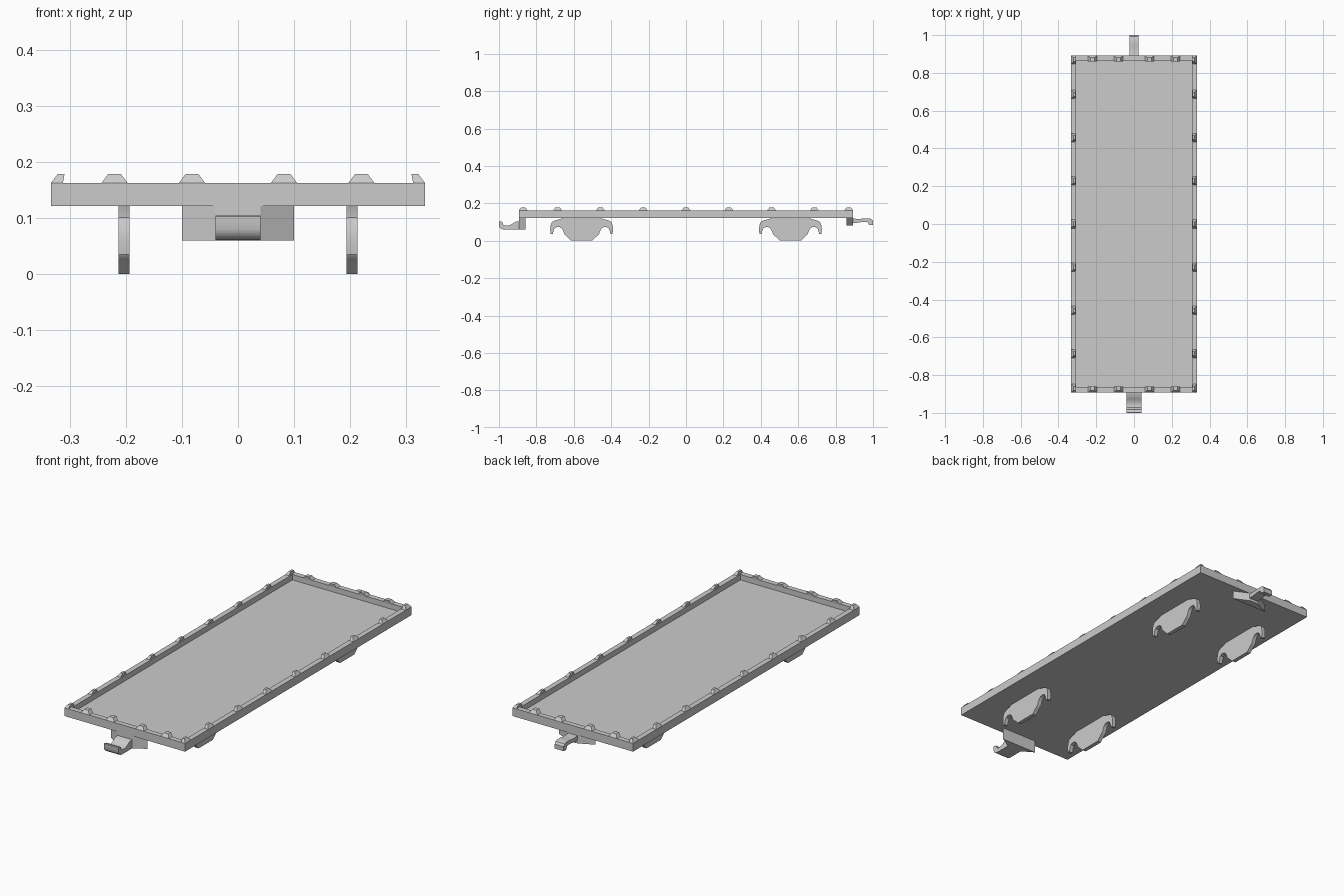
import bpy, bmesh, math
from mathutils import Matrix, Vector

if "Cube" in bpy.data.objects:
    bpy.data.objects.remove(bpy.data.objects["Cube"])

BOTTOM, TOP, FLOOR = 0.122, 0.163, 0.136
HX, HY = 0.333, 0.893


def finish(bm, name):
    bmesh.ops.recalc_face_normals(bm, faces=bm.faces)
    me = bpy.data.meshes.new(name)
    bm.to_mesh(me)
    bm.free()
    ob = bpy.data.objects.new(name, me)
    bpy.context.collection.objects.link(ob)
    return ob


def extrude(name, points, vec):
    """Closed polygon of 3D points swept along vec."""
    bm = bmesh.new()
    face = bm.faces.new([bm.verts.new(p) for p in points])
    new = bmesh.ops.extrude_face_region(bm, geom=[face])["geom"]
    bmesh.ops.translate(bm, vec=Vector(vec),
                        verts=[v for v in new if isinstance(v, bmesh.types.BMVert)])
    return finish(bm, name)


def side_profile(name, yz, x0, x1):
    return extrude(name, [(x0, y, z) for y, z in yz], (x1 - x0, 0, 0))


def smooth(ob):
    bpy.ops.object.select_all(action="DESELECT")
    ob.select_set(True)
    bpy.context.view_layer.objects.active = ob
    bpy.ops.object.shade_smooth_by_angle(angle=math.radians(35))


# Deck: slab with a shallow tray cut into the top
bm = bmesh.new()
bmesh.ops.create_cube(bm, size=1, matrix=Matrix.Translation((0, 0, (BOTTOM + TOP) / 2))
                      @ Matrix.Diagonal((2 * HX, 2 * HY, TOP - BOTTOM, 1)))
top = max(bm.faces, key=lambda f: f.calc_center_median().z)
bmesh.ops.inset_region(bm, faces=[top], thickness=0.037)
new = bmesh.ops.extrude_face_region(bm, geom=[top])["geom"]
bmesh.ops.translate(bm, vec=(0, 0, FLOOR - TOP),
                    verts=[v for v in new if isinstance(v, bmesh.types.BMVert)])
if top.is_valid:
    bmesh.ops.delete(bm, geom=[top], context="FACES_ONLY")
finish(bm, "deck")


# Stake pockets: tapered lugs around the rim, sloping in from the outer edge
def lug(x, y, turn, depth):
    bm = bmesh.new()
    # local x runs along the edge, local -y points outward
    low = [(-0.023, 0, 0), (0.023, 0, 0), (0.023, depth - 0.003, 0), (-0.023, depth - 0.003, 0)]
    high = [(-0.011, 0.012, 0.016), (0.011, 0.012, 0.016),
            (0.011, depth, 0.016), (-0.011, depth, 0.016)]
    a = [bm.verts.new(p) for p in low]
    b = [bm.verts.new(p) for p in high]
    bm.faces.new(a)
    bm.faces.new(b)
    for i in range(4):
        j = (i + 1) % 4
        bm.faces.new((a[i], a[j], b[j], b[i]))
    bm.transform(Matrix.Translation((x, y, TOP)) @ Matrix.Rotation(turn, 4, "Z"))
    finish(bm, "stake_pocket")


for s in (-1, 1):
    for y in [i * 0.2287 for i in range(-3, 4)] + [-0.87, 0.87]:
        lug(s * HX, y, s * math.pi / 2, 0.024)
    for x in (-0.22, -0.082, 0.082, 0.22):
        lug(x, s * HY, 0 if s < 0 else math.pi, 0.034)

# Bogie side frames: symmetric profile with two wheel arches
half = [(0.100, 0.122), (0.118, 0.115), (0.140, 0.110), (0.158, 0.101), (0.165, 0.085),
        (0.168, 0.060), (0.165, 0.035), (0.154, 0.035), (0.150, 0.055), (0.143, 0.068),
        (0.130, 0.074), (0.115, 0.072), (0.104, 0.063), (0.098, 0.050), (0.093, 0.035),
        (0.085, 0.028), (0.056, 0.0)]
outline = half + [(-y, z) for y, z in reversed(half)]
for cy in (-0.558, 0.558):
    for x in (-0.213, 0.193):
        smooth(side_profile("bogie_side_frame", [(cy + y, z) for y, z in outline], x, x + 0.02))


# Coupler mounts: wedges narrowing towards each hook
def mount(name, s, tip, z0):
    plan = [(-0.1, 0.857), (0.1, 0.857), (tip, HY), (-tip, HY)]
    extrude(name, [(x, s * y, z0) for x, y in plan], (0, 0, BOTTOM - z0))


mount("front_coupler_mount", -1, 0.04, 0.06)
mount("rear_coupler_mount", 1, 0.025, 0.081)

# Front hook curls up, rear hook curls down
front = [(-0.885, 0.06), (-0.97, 0.06), (-0.985, 0.062), (-0.995, 0.069), (-1.0, 0.08),
         (-1.0, 0.103), (-0.997, 0.105), (-0.981, 0.101), (-0.979, 0.09), (-0.972, 0.083),
         (-0.96, 0.081), (-0.942, 0.083), (-0.925, 0.093), (-0.91, 0.102), (-0.885, 0.105)]
smooth(side_profile("front_hook", front, -0.04, 0.04))
rear = [(0.885, 0.121), (0.91, 0.117), (0.935, 0.117), (0.955, 0.12), (0.98, 0.12),
        (0.992, 0.116), (1.0, 0.105), (1.0, 0.083), (0.978, 0.083), (0.975, 0.096),
        (0.965, 0.101), (0.94, 0.1), (0.915, 0.096), (0.885, 0.095)]
smooth(side_profile("rear_hook", rear, -0.025, 0.025))
